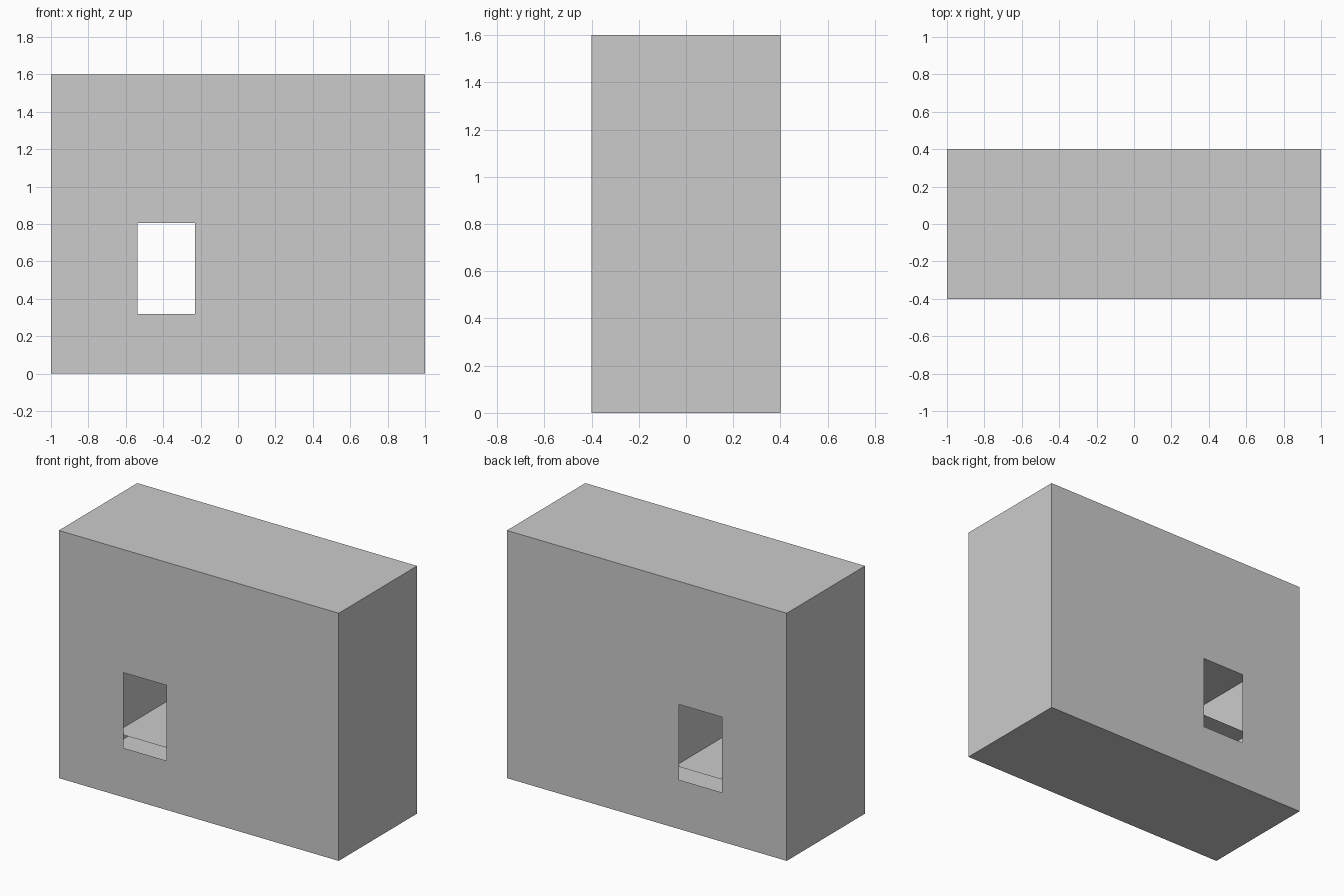
import bpy, bmesh

if "Cube" in bpy.data.objects:
    bpy.data.objects.remove(bpy.data.objects["Cube"])

DEPTH = 0.4  # half depth


def corners(x0, x1, z0, z1, y):
    return [(x0, y, z0), (x1, y, z0), (x1, y, z1), (x0, y, z1)]


def bridge(bm, a, b):
    # quads between two four-point loops
    for i in range(4):
        j = (i + 1) % 4
        bm.faces.new((a[i], a[j], b[j], b[i]))


def loop(bm, rect, y):
    return [bm.verts.new(c) for c in corners(*rect, y)]


def finish(name, bm):
    mesh = bpy.data.meshes.new(name)
    bm.to_mesh(mesh)
    bm.free()
    obj = bpy.data.objects.new(name, mesh)
    bpy.context.collection.objects.link(obj)
    return obj


outer = (-1.0, 1.0, 0.0, 1.6)
opening = (-0.538, -0.23, 0.318, 0.805)
passage = (-0.597, -0.205, 0.402, 0.805)

# Thin hollow block, open through a window in front and back
bm = bmesh.new()
front, back = loop(bm, outer, -DEPTH), loop(bm, outer, DEPTH)
front_hole, back_hole = loop(bm, opening, -DEPTH), loop(bm, opening, DEPTH)
bridge(bm, front, back)
bridge(bm, front_hole, front)
bridge(bm, back, back_hole)
bmesh.ops.recalc_face_normals(bm, faces=bm.faces)
# make the normals point outward
if sum(f.normal.dot(f.calc_center_median()) for f in bm.faces if abs(f.normal.y) > 0.5) < 0:
    bmesh.ops.reverse_faces(bm, faces=bm.faces)
finish("hollow_block", bm)

# Square open-ended passage behind the windows
bm = bmesh.new()
bridge(bm, loop(bm, passage, -DEPTH), loop(bm, passage, DEPTH))
finish("inner_passage", bm)
